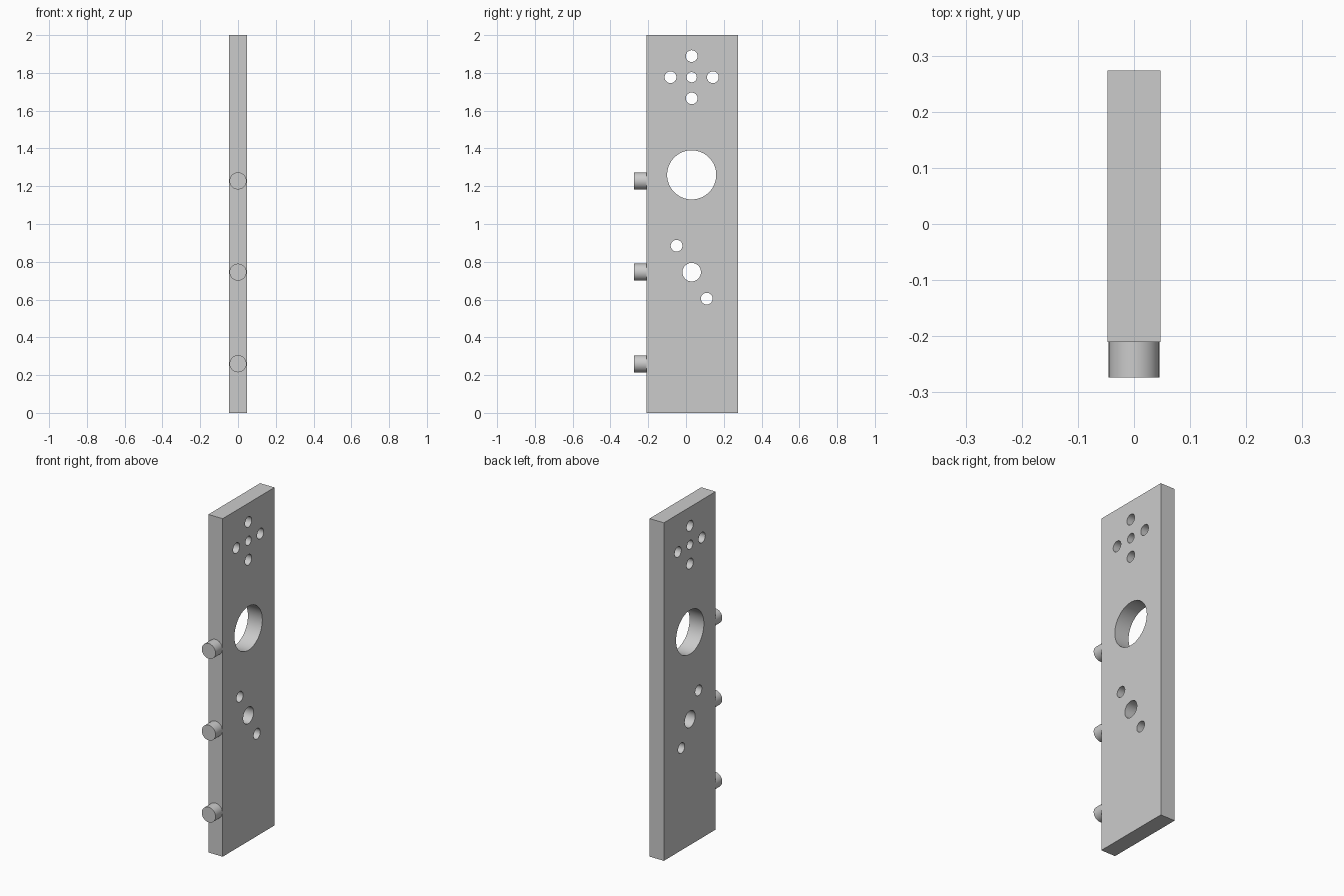
import bpy
import math

cube = bpy.data.objects.get("Cube")
if cube:
    bpy.data.objects.remove(cube, do_unlink=True)

# Single plain grey material
grey = bpy.data.materials.new("plain_grey")
grey.use_nodes = True
colour = (0.6, 0.6, 0.6, 1)
grey.diffuse_color = colour
grey.node_tree.nodes["Principled BSDF"].inputs["Base Color"].default_value = colour

THICK = 0.094
FRONT, BACK = -0.21, 0.274
MID = (FRONT + BACK) / 2


def cylinder(name, radius, depth, location, rotation):
    bpy.ops.mesh.primitive_cylinder_add(vertices=64, radius=radius, depth=depth,
                                        location=location, rotation=rotation)
    obj = bpy.context.object
    obj.name = name
    obj.data.materials.append(grey)
    return obj


def smooth(obj):
    bpy.ops.object.select_all(action='DESELECT')
    obj.select_set(True)
    bpy.context.view_layer.objects.active = obj
    bpy.ops.object.shade_smooth_by_angle(angle=math.radians(30))


# Upright plate
bpy.ops.mesh.primitive_cube_add(size=1, location=(0, MID, 1))
plate = bpy.context.object
plate.name = "plate"
plate.scale = (THICK, BACK - FRONT, 2)
bpy.ops.object.transform_apply(location=True, rotation=False, scale=True)
plate.data.materials.append(grey)

# Through holes: sideways offset from the plate's middle, height, radius
SMALL = 0.031
holes = [(0, 1.26, 0.13), (0, 0.745, 0.049),
         (-0.08, 0.885, SMALL), (0.08, 0.605, SMALL),
         (0, 1.777, 0.027)]
# Ring of four holes around the upper centre hole
for i in range(4):
    a = i * math.pi / 2
    holes.append((0.112 * math.cos(a), 1.777 + 0.112 * math.sin(a), SMALL))

for offset, height, radius in holes:
    cutter = cylinder("hole_cutter", radius, THICK * 2,
                      (0, MID - 0.002 + offset, height), (0, math.pi / 2, 0))
    cutter.hide_render = True
    bpy.context.view_layer.objects.active = plate
    mod = plate.modifiers.new("hole", 'BOOLEAN')
    mod.operation = 'DIFFERENCE'
    mod.solver = 'EXACT'
    mod.object = cutter
    bpy.ops.object.modifier_apply(modifier=mod.name)
    bpy.data.objects.remove(cutter, do_unlink=True)
smooth(plate)

# Three locating pins on the front edge
PIN_END, PIN_ROOT = -0.274, FRONT + 0.002
for label, height in (("lower", 0.26), ("middle", 0.745), ("upper", 1.228)):
    pin = cylinder(label + "_pin", 0.045, PIN_ROOT - PIN_END,
                   (0, (PIN_END + PIN_ROOT) / 2, height), (math.pi / 2, 0, 0))
    smooth(pin)
